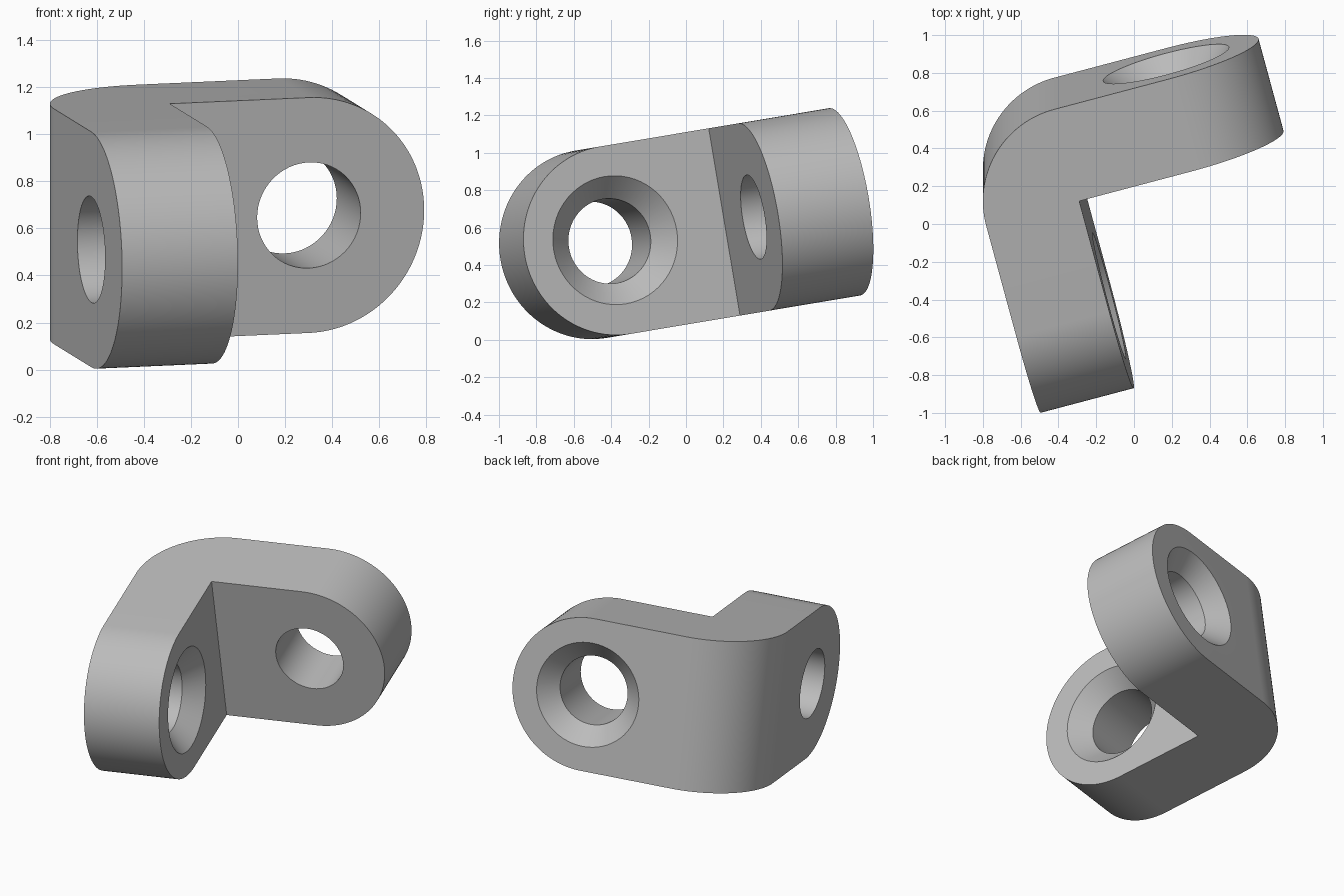
import bpy, bmesh
from math import pi, cos, sin, radians
from mathutils import Matrix

if "Cube" in bpy.data.objects:
    bpy.data.objects.remove(bpy.data.objects["Cube"], do_unlink=True)

THICK = 0.51          # plate thickness, also the outer bend radius
HALF = 0.5075         # half the plate width, also the arm end radius
ARM = 1.12            # arm length from the inner corner
HOLE = ARM - HALF     # hole centre from the inner corner
R_HOLE, R_SINK = 0.228, 0.345
SEG = 64


def arc(cx, cy, r, start, end, n=SEG):
    angles = [start + (end - start) * i / n for i in range(n + 1)]
    return [(cx + r * cos(t), cy + r * sin(t)) for t in angles]


def prism(name, outline, low, high, turn=Matrix()):
    """Extrude a flat outline along z, then turn it."""
    bm = bmesh.new()
    face = bm.faces.new([bm.verts.new((x, y, low)) for x, y in outline])
    new = bmesh.ops.extrude_face_region(bm, geom=[face])["geom"]
    verts = [v for v in new if isinstance(v, bmesh.types.BMVert)]
    bmesh.ops.translate(bm, verts=verts, vec=(0, 0, high - low))
    return finish(name, bm, turn)


def finish(name, bm, turn):
    bmesh.ops.transform(bm, matrix=turn, verts=bm.verts)
    bmesh.ops.recalc_face_normals(bm, faces=bm.faces)
    mesh = bpy.data.meshes.new(name)
    bm.to_mesh(mesh)
    bm.free()
    obj = bpy.data.objects.new(name, mesh)
    bpy.context.collection.objects.link(obj)
    return obj


def drill(name, turn):
    """Countersunk drill along z: wide end at the top face, z = THICK."""
    over = 0.05
    slope = R_SINK - R_HOLE
    rings = [(R_HOLE, -over), (R_HOLE, THICK - slope), (R_SINK + over, THICK + over)]
    bm = bmesh.new()
    loops = [[bm.verts.new((x, y, z)) for x, y in arc(HOLE, 0, r, 0, 2 * pi)[:-1]]
             for r, z in rings]
    for a, b in zip(loops, loops[1:]):
        for i in range(SEG):
            j = (i + 1) % SEG
            bm.faces.new((a[i], a[j], b[j], b[i]))
    bm.faces.new(loops[0])
    bm.faces.new(loops[-1])
    return finish(name, bm, turn)


def cut(obj, tool, operation):
    mod = obj.modifiers.new(operation.title(), 'BOOLEAN')
    mod.operation, mod.solver, mod.object = operation, 'EXACT', tool
    bpy.ops.object.modifier_apply(modifier=mod.name)
    bpy.data.objects.remove(tool, do_unlink=True)


# Bent plate: L profile with a rounded outer corner
profile = [(0, 0), (ARM, 0), (ARM, THICK)] + arc(0, 0, THICK, pi / 2, pi)
profile += [(-THICK, -ARM), (0, -ARM)]
bracket = prism("angle_bracket", profile, -HALF, HALF)
bpy.context.view_layer.objects.active = bracket
bracket.select_set(True)

# Each arm's own frame: x along the arm, z through its thickness
left_arm = Matrix.Rotation(pi / 2, 4, 'X') @ Matrix.Scale(-1, 4, (0, 0, 1))
front_arm = Matrix(((0, 0, 1, -THICK), (-1, 0, 0, 0), (0, 1, 0, 0), (0, 0, 0, 1)))

# Round the arm ends, then drill the countersunk holes
rounded = [(-1, -1), (HOLE, -1)]
rounded = [(-1, HALF), (-1, -HALF)] + arc(HOLE, 0, HALF, -pi / 2, pi / 2)
for frame in (left_arm, front_arm):
    cut(bracket, prism("end_shape", rounded, -2, 2, frame), 'INTERSECT')
for frame in (left_arm, front_arm):
    cut(bracket, drill("drill", frame), 'DIFFERENCE')

# Tilt the finished bracket into its resting pose
pose = (Matrix.Translation((-0.29, 0.205, 0.63))
        @ Matrix.Rotation(radians(9.5), 4, 'X') @ Matrix.Rotation(radians(15), 4, 'Z'))
bracket.data.transform(pose)

# Single grey finish
grey = bpy.data.materials.new("plain_grey")
grey.use_nodes = True
colour = (0.5, 0.5, 0.5, 1)
grey.diffuse_color = colour
grey.node_tree.nodes["Principled BSDF"].inputs["Base Color"].default_value = colour
bracket.data.materials.clear()
bracket.data.materials.append(grey)
bpy.ops.object.shade_smooth_by_angle(angle=radians(30))
